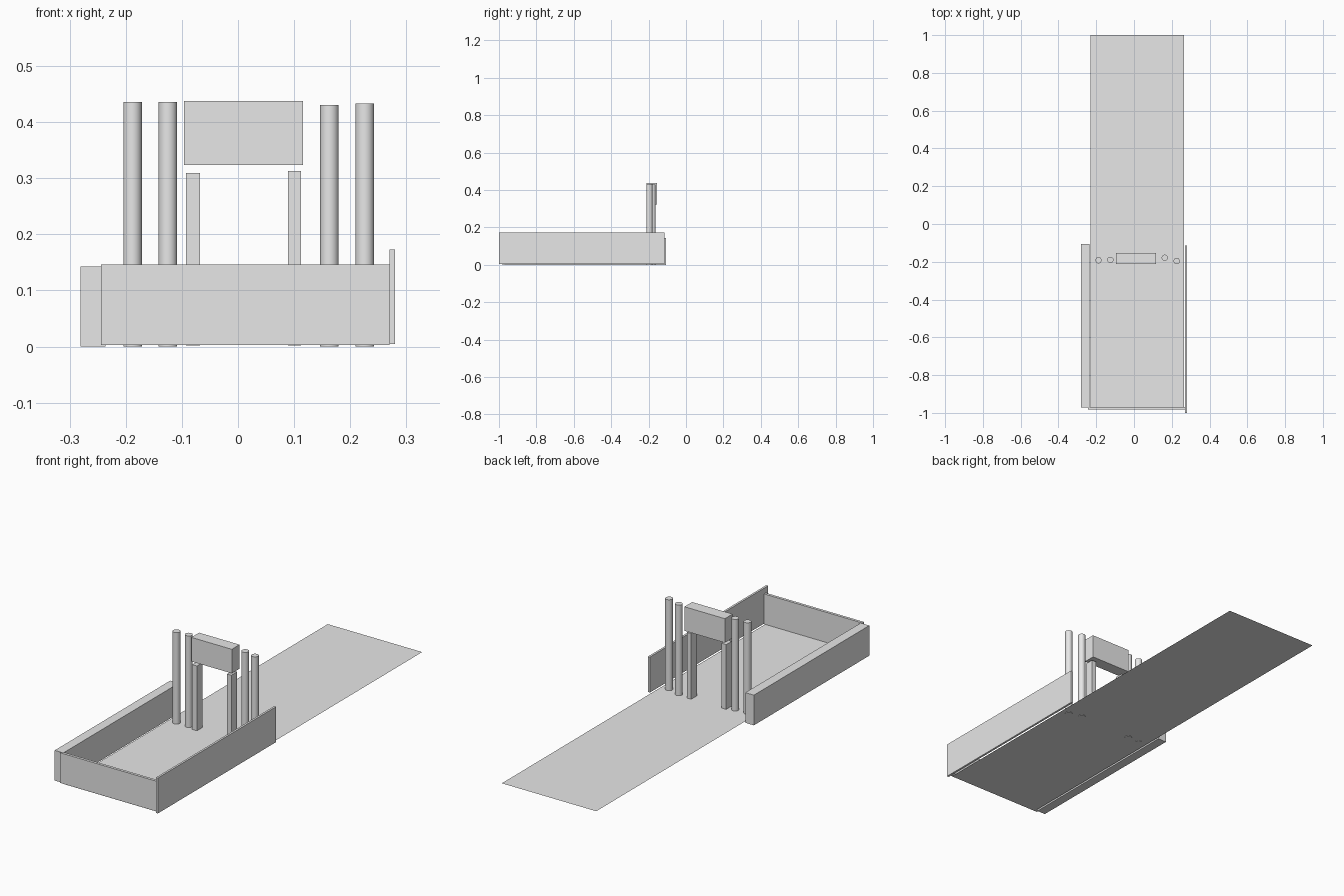
import bpy
import math

cube = bpy.data.objects.get("Cube")
if cube:
    bpy.data.objects.remove(cube, do_unlink=True)

# One plain grey for everything
grey = bpy.data.materials.new("light_grey")
grey.use_nodes = True
grey.diffuse_color = (0.8, 0.8, 0.8, 1)
grey.node_tree.nodes["Principled BSDF"].inputs["Base Color"].default_value = (0.8, 0.8, 0.8, 1)


def finish(name):
    obj = bpy.context.object
    obj.name = name
    obj.data.materials.append(grey)
    return obj


def box(name, x, y, z):
    """Box given as (min, max) pairs along each axis."""
    spans = (x, y, z)
    bpy.ops.mesh.primitive_cube_add(size=1, location=[(a + b) / 2 for a, b in spans])
    bpy.context.object.scale = [b - a for a, b in spans]
    bpy.ops.object.transform_apply(location=False, rotation=False, scale=True)
    return finish(name)


def pole(name, x, y, top):
    bpy.ops.mesh.primitive_cylinder_add(vertices=32, radius=0.0165, depth=top,
                                        location=(x, y, top / 2))
    bpy.ops.object.shade_smooth_by_angle(angle=math.radians(35))
    return finish(name)


# Ground sheet
bpy.ops.mesh.primitive_plane_add(size=1, location=(0.018, 0.009, 0.002))
bpy.context.object.scale = (0.495, 1.982, 1)
bpy.ops.object.transform_apply(location=False, rotation=False, scale=True)
finish("ground_sheet")

# Low walls around the front yard
box("right_wall", (-0.281, -0.236), (-0.971, -0.107), (0.0, 0.143))
box("left_wall", (0.27, 0.28), (-1.0, -0.115), (0.005, 0.173))
box("front_wall", (-0.244, 0.27), (-0.983, -0.97), (0.003, 0.146))

# Gateway: two square posts and a raised lintel
box("right_gate_post", (-0.093, -0.068), (-0.21, -0.168), (0.002, 0.309))
box("left_gate_post", (0.089, 0.112), (-0.21, -0.166), (0.002, 0.313))
box("gate_lintel", (-0.096, 0.116), (-0.212, -0.154), (0.324, 0.438))

# Round poles flanking the gateway
pole("right_outer_pole", -0.188, -0.192, 0.436)
pole("right_inner_pole", -0.125, -0.19, 0.436)
pole("left_inner_pole", 0.163, -0.179, 0.431)
pole("left_outer_pole", 0.226, -0.196, 0.433)
